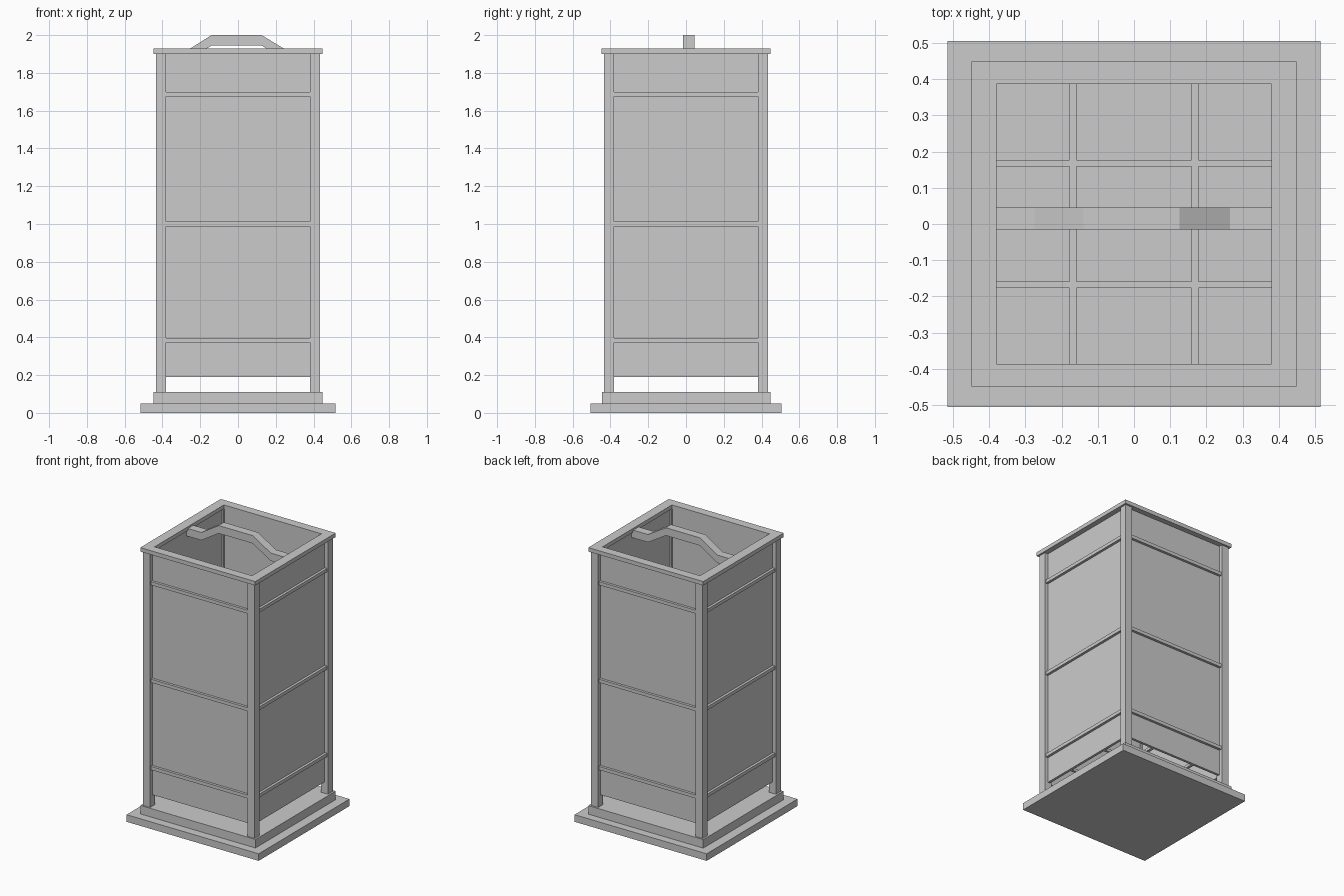
import bpy, bmesh
from mathutils import Matrix

cube = bpy.data.objects.get("Cube")
if cube:
    bpy.data.objects.remove(cube, do_unlink=True)

metal = bpy.data.materials.new("grey metal")
metal.use_nodes = True
grey = (0.6, 0.6, 0.6, 1)
metal.diffuse_color = grey
metal.node_tree.nodes["Principled BSDF"].inputs["Base Color"].default_value = grey


def finish(name, bm):
    bmesh.ops.recalc_face_normals(bm, faces=bm.faces)
    mesh = bpy.data.meshes.new(name)
    bm.to_mesh(mesh)
    bm.free()
    mesh.materials.append(metal)
    obj = bpy.data.objects.new(name, mesh)
    bpy.context.collection.objects.link(obj)
    return obj


def box(name, x, y, z):
    """Box from three (low, high) ranges."""
    bm = bmesh.new()
    ranges = (x, y, z)
    size = Matrix.Diagonal([hi - lo for lo, hi in ranges] + [1])
    centre = Matrix.Translation([(lo + hi) / 2 for lo, hi in ranges])
    bmesh.ops.create_cube(bm, size=1, matrix=centre @ size)
    return finish(name, bm)


def extrude_y(name, profile, y0, y1):
    """Extrude a closed x-z outline along y."""
    bm = bmesh.new()
    face = bm.faces.new([bm.verts.new((x, y0, z)) for x, z in profile])
    new = bmesh.ops.extrude_face_region(bm, geom=[face])["geom"]
    verts = [g for g in new if isinstance(g, bmesh.types.BMVert)]
    bmesh.ops.translate(bm, verts=verts, vec=(0, y1 - y0, 0))
    return finish(name, bm)


# Stepped base
box("base_plinth", (-0.515, 0.515), (-0.505, 0.505), (0, 0.05))
box("base_step", (-0.448, 0.448), (-0.445, 0.448), (0.05, 0.11))

# Corner posts
inner, outer = 0.38, 0.435
for side, sx in (("right", -1), ("left", 1)):
    for end, sy in (("front", -1), ("back", 1)):
        box(f"{end}_{side}_post",
            sorted((sx * inner, sx * outer)),
            sorted((sy * inner, sy * outer)), (0.11, 1.9))

# Wall panels and raised rails on all four sides
rails = {"lower": 0.385, "middle": 1.0, "upper": 1.687}
span = (-inner, inner)
for side, sign, along_x in (("front", -1, True), ("back", 1, True),
                            ("right", -1, False), ("left", 1, False)):
    def wall(name, near, far, z):
        depth = sorted((sign * near, sign * far))
        if along_x:
            box(name, span, depth, z)
        else:
            box(name, depth, span, z)

    wall(f"{side}_panel", 0.392, 0.41, (0.19, 1.9))
    for level, z in rails.items():
        wall(f"{side}_{level}_rail", 0.409, 0.428, (z - 0.012, z + 0.012))

# Top rim, four butted strips
top = (1.9, 1.928)
for side, sign in (("front", -1), ("back", 1)):
    box(f"{side}_rim", (-0.448, 0.448),
        sorted((sign * 0.386, sign * 0.448)), top)
for side, sign in (("right", -1), ("left", 1)):
    box(f"{side}_rim", sorted((sign * 0.38, sign * 0.448)),
        (-0.386, 0.386), top)

# Open grid near the bottom of the walls
grid_z = (0.192, 0.212)
for side, sign in (("first", -1), ("second", 1)):
    c = sign * 0.168
    box(f"{side}_long_grid_bar", (c - 0.01, c + 0.01), (-0.395, 0.395), grid_z)
    box(f"{side}_cross_grid_bar", (-0.395, 0.395), (c - 0.009, c + 0.009), grid_z)

# Bent carrying handle across the top
upper = [(-0.382, 1.915), (-0.275, 1.915), (-0.14, 2.0),
         (0.125, 2.0), (0.265, 1.915), (0.382, 1.915)]
lower = [(x, z - 0.055) for x, z in reversed(upper)]
extrude_y("handle", upper + lower, -0.015, 0.045)

# Handle end brackets reaching the walls
for side, sign in (("right", -1), ("left", 1)):
    box(f"{side}_handle_bracket", sorted((sign * 0.38, sign * 0.395)),
        (-0.015, 0.045), (1.86, 1.9))
